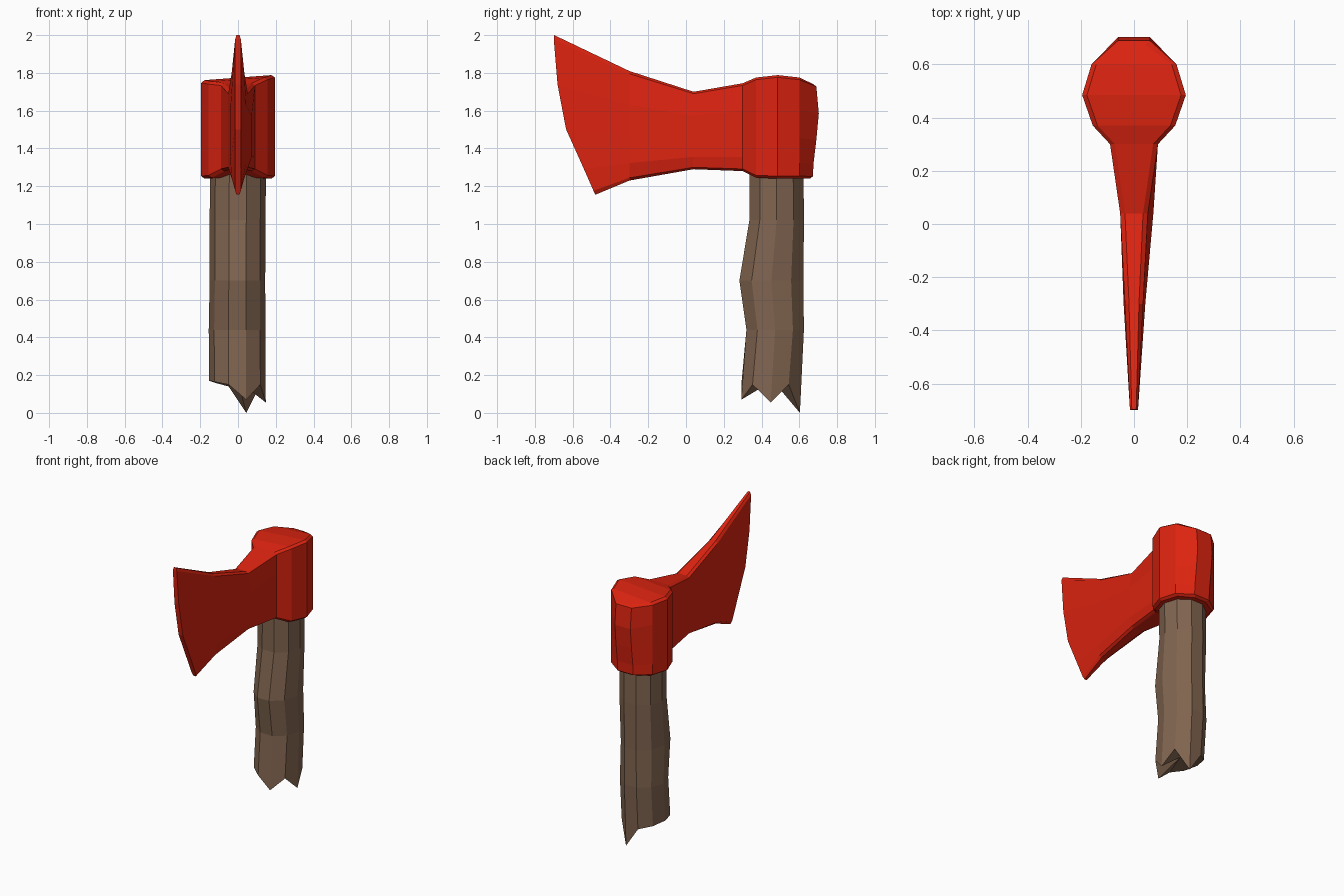
import bpy, bmesh, math

if "Cube" in bpy.data.objects:
    bpy.data.objects.remove(bpy.data.objects["Cube"])


def material(name, rgb):
    m = bpy.data.materials.new(name)
    m.diffuse_color = (*rgb, 1)
    m.use_nodes = True
    m.node_tree.nodes["Principled BSDF"].inputs["Base Color"].default_value = m.diffuse_color
    return m


def finish(bm, name, mat):
    bmesh.ops.recalc_face_normals(bm, faces=bm.faces[:])
    me = bpy.data.meshes.new(name)
    bm.to_mesh(me)
    bm.free()
    me.materials.append(mat)
    ob = bpy.data.objects.new(name, me)
    bpy.context.collection.objects.link(ob)
    return ob


def bridge(bm, a, b):
    n = len(a)
    for i in range(n):
        j = (i + 1) % n
        bm.faces.new((a[i], a[j], b[j], b[i]))


red = material("red paint", (0.72, 0.017, 0.005))
brown = material("brown wood", (0.22, 0.13, 0.08))

# Axe head: upright sections from cutting edge to poll
ROWS = [0, .025, .16, .41, .69, .975, 1]
EDGE_Y = [-.48, -.49, -.54, -.635, -.68, -.70, -.698]
BACK_Y = [.655, .672, .675, .69, .703, .69, .675]
# y, half width, bottom z, top z, swell of right and left cheeks
STATIONS = [
    (EDGE_Y, .015, 1.155, 2.0, 1.1, 1.1),
    (-.30, .034, 1.23, 1.81, 1.25, 1.15),
    (.04, .052, 1.29, 1.70, 1.4, 1.0),
    (.30, .09, 1.28, 1.745, 1.0, 1.0),
    (.37, .155, 1.245, 1.765, 1.0, 1.0),
    (.485, .195, 1.24, 1.775, 1.0, 1.0),
    (.60, .16, 1.24, 1.765, 1.0, 1.0),
    (BACK_Y, .06, 1.24, 1.74, 1.0, 1.0),
]
bm = bmesh.new()
sections = []
n = len(ROWS)
for y, w, lo, hi, right, left in STATIONS:
    loop = []
    for side, swell, order in ((1, right, range(n)), (-1, left, range(n - 1, -1, -1))):
        for r in order:
            rim = r in (0, n - 1)
            x = max(w - .018, w * .55) if rim else w
            if 2 <= r <= 4:
                x *= swell
            x *= side
            tilt = .075 * x if w > .1 and r > 4 else 0
            z = lo + (hi - lo) * ROWS[r] + tilt
            loop.append(bm.verts.new((x, y[r] if isinstance(y, list) else y, z)))
    sections.append(loop)
for a, b in zip(sections, sections[1:]):
    bridge(bm, a, b)
for s in (sections[0], sections[-1]):
    for i in range(n - 1):
        bm.faces.new((s[i], s[i + 1], s[2 * n - 2 - i], s[2 * n - 1 - i]))
finish(bm, "axe_head", red)

# Handle: wavy ten-sided shaft with a splintered lower end
SIDES = 10
SPLINTER = [.055, .15, .01, .14, .16, .17, .165, .15, .07, .15]
# z, centre x, centre y, radius x, radius y
RINGS = [
    (None, -.003, .448, .15, .163),
    (.44, -.005, .472, .15, .16),
    (.70, -.003, .452, .147, .178),
    (1.02, -.002, .48, .148, .152),
    (1.30, 0, .479, .148, .15),
]
bm = bmesh.new()
rings = []
for z, cx, cy, rx, ry in RINGS:
    ring = []
    for k in range(SIDES):
        a = math.tau * k / SIDES
        ring.append(bm.verts.new((cx + rx * math.cos(a), cy + ry * math.sin(a),
                                  SPLINTER[k] if z is None else z)))
    rings.append(ring)
for a, b in zip(rings, rings[1:]):
    bridge(bm, a, b)
bm.faces.new(rings[-1])
core = bm.verts.new((0, .46, .17))
for k in range(SIDES):
    bm.faces.new((rings[0][k], rings[0][(k + 1) % SIDES], core))
finish(bm, "handle", brown)

# Rest the lowest splinter on the ground
for ob in bpy.data.objects:
    for v in ob.data.vertices:
        if v.co.z < .02:
            v.co.z = 0
